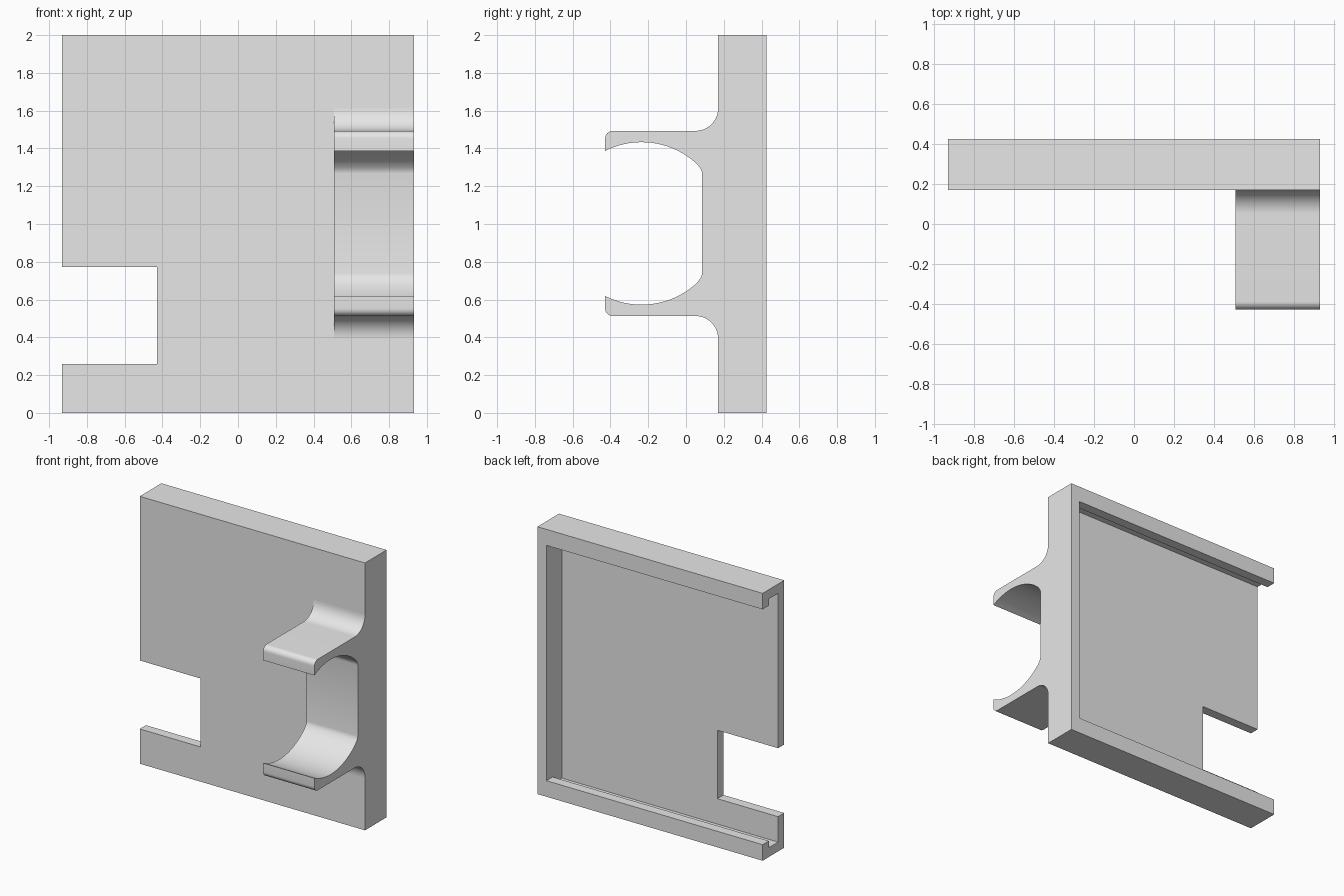
import bpy
import bmesh
from math import cos, sin, radians, sqrt, atan2, degrees

cube = bpy.data.objects.get("Cube")
if cube:
    bpy.data.objects.remove(cube, do_unlink=True)

# Single plain grey
GREY = (0.8, 0.8, 0.8, 1.0)
grey = bpy.data.materials.new("plain_grey")
grey.use_nodes = True
grey.diffuse_color = GREY
grey.node_tree.nodes["Principled BSDF"].inputs["Base Color"].default_value = GREY


def prism(name, profile, x0, x1):
    """Extrude a (y, z) profile along x."""
    bm = bmesh.new()
    face = bm.faces.new([bm.verts.new((x0, y, z)) for y, z in profile])
    new = bmesh.ops.extrude_face_region(bm, geom=[face])["geom"]
    verts = [v for v in new if isinstance(v, bmesh.types.BMVert)]
    bmesh.ops.translate(bm, verts=verts, vec=(x1 - x0, 0, 0))
    bmesh.ops.recalc_face_normals(bm, faces=bm.faces)
    mesh = bpy.data.meshes.new(name)
    bm.to_mesh(mesh)
    bm.free()
    mesh.materials.append(grey)
    obj = bpy.data.objects.new(name, mesh)
    bpy.context.collection.objects.link(obj)
    return obj


def rect(y0, y1, z0, z1):
    return [(y0, z0), (y1, z0), (y1, z1), (y0, z1)]


def arc(cy, cz, r, a0, a1, n):
    steps = [radians(a0 + (a1 - a0) * i / n) for i in range(n + 1)]
    return [(cy + r * cos(a), cz + r * sin(a)) for a in steps]


def activate(obj):
    bpy.ops.object.select_all(action="DESELECT")
    obj.select_set(True)
    bpy.context.view_layer.objects.active = obj


def cut(obj, cutter):
    cutter.hide_render = True
    mod = obj.modifiers.new("cut", "BOOLEAN")
    mod.operation = "DIFFERENCE"
    mod.solver = "EXACT"
    mod.object = cutter
    activate(obj)
    bpy.ops.object.modifier_apply(modifier=mod.name)
    bpy.data.objects.remove(cutter, do_unlink=True)


HALF_W, FRONT, BACK, TOP = 0.932, 0.17, 0.425, 2.0
SKIN, WALL, LIP = 0.073, 0.07, 0.12

# Tray: a slab hollowed from the rear, open at one end, with lipped rails
tray = prism("tray", rect(FRONT, BACK, 0, TOP), -HALF_W, HALF_W)
floor, lip_y = FRONT + SKIN, BACK - SKIN
cavity = [(floor, WALL), (lip_y, WALL), (lip_y, LIP), (0.5, LIP),
          (0.5, TOP - LIP), (lip_y, TOP - LIP), (lip_y, TOP - WALL),
          (floor, TOP - WALL)]
cut(tray, prism("cavity_cutter", cavity, -1.1, HALF_W - 0.075))

# Rectangular notch in the open side of the panel
cut(tray, prism("notch_cutter", rect(0, 0.6, 0.26, 0.772), -1.1, -0.43))

# Clip: two curved jaws; upper half of the profile is mirrored for the lower
MID, TIP, SEAT = 1.003, -0.428, 0.085
R, CY = 0.43, -0.235
fillet, nose = 0.12, 0.04
jaw_top = 0.49
half = arc(FRONT - fillet, jaw_top + fillet, fillet, 0, -90, 14)
half += arc(TIP + nose, jaw_top - nose, nose, 90, 180, 8)
a_tip = 180 - degrees(atan2(sqrt(R**2 - (CY - TIP)**2), CY - TIP))
half += arc(CY, 0, R, a_tip, 47, 28)
half += [(0.073, 0.295), (0.082, 0.281), (SEAT, 0.265)]
profile = [(y, MID + z) for y, z in half]
profile += [(y, MID - z) for y, z in reversed(half)]
clip = prism("clip", profile, 0.508, HALF_W)
activate(clip)
bpy.ops.object.shade_smooth_by_angle(angle=radians(30))
